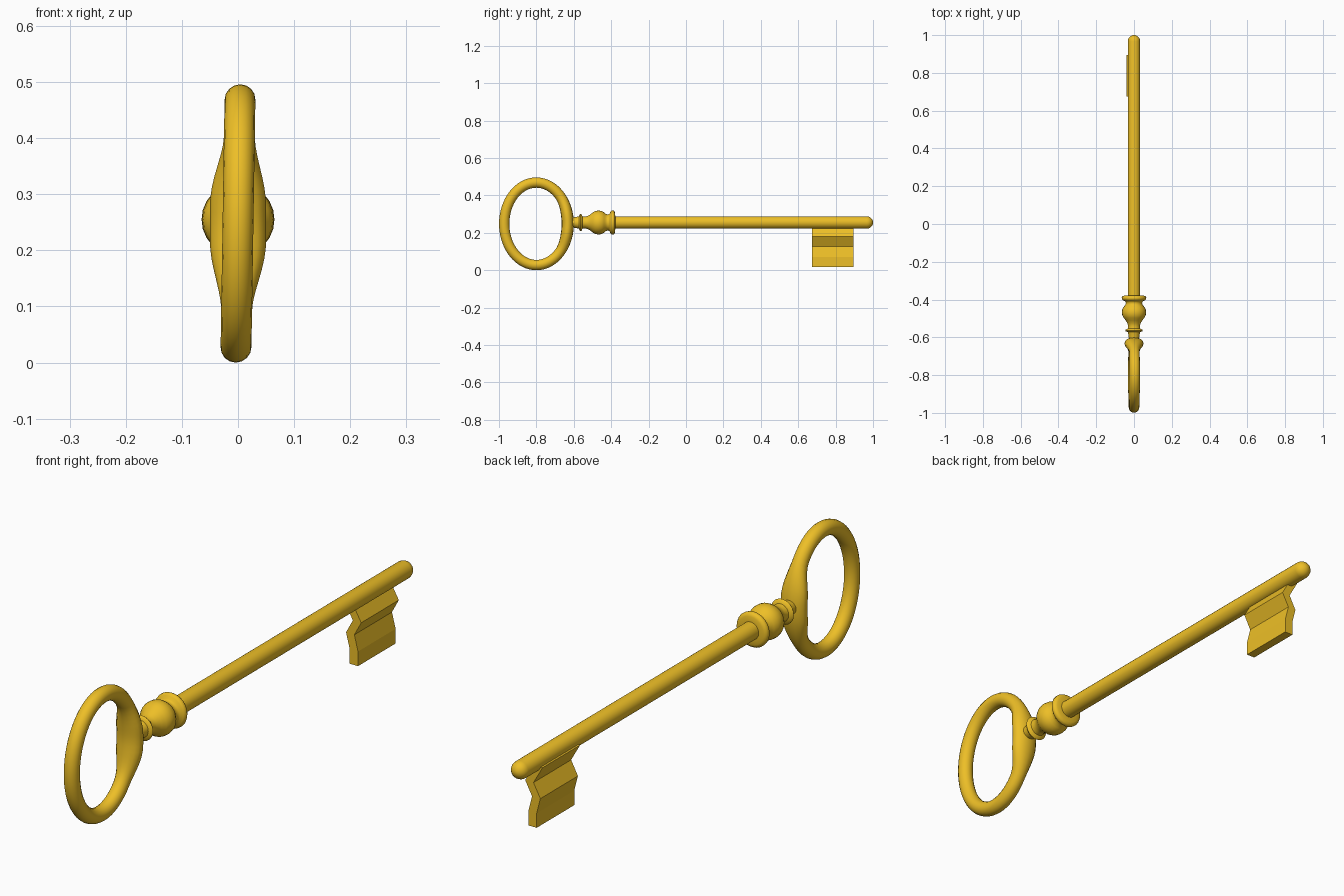
import bpy, bmesh, math

if "Cube" in bpy.data.objects:
    bpy.data.objects.remove(bpy.data.objects["Cube"])

gold = bpy.data.materials.new("gold")
gold.diffuse_color = (0.85, 0.52, 0.02, 1)
gold.use_nodes = True
gold.node_tree.nodes["Principled BSDF"].inputs["Base Color"].default_value = gold.diffuse_color
AXIS_Z = 0.255


def finish(name, bm, angle):
    bmesh.ops.recalc_face_normals(bm, faces=bm.faces)
    mesh = bpy.data.meshes.new(name)
    bm.to_mesh(mesh)
    bm.free()
    mesh.materials.append(gold)
    obj = bpy.data.objects.new(name, mesh)
    bpy.context.collection.objects.link(obj)
    bpy.ops.object.select_all(action='DESELECT')
    bpy.context.view_layer.objects.active = obj
    obj.select_set(True)
    bpy.ops.object.shade_smooth_by_angle(angle=math.radians(angle))
    return obj


def skin(bm, rings, closed):
    """Join successive vertex rings with quads, capping the ends if open."""
    n = len(rings[0])
    for i in range(len(rings) if closed else len(rings) - 1):
        a, b = rings[i], rings[(i + 1) % len(rings)]
        for j in range(n):
            k = (j + 1) % n
            bm.faces.new((a[j], a[k], b[k], b[j]))
    if not closed:
        bm.faces.new(rings[0])
        bm.faces.new(rings[-1])


def lathe(name, profile, sides=24):
    """Turn (y, radius) points around the key's long axis."""
    bm = bmesh.new()
    angles = [math.tau * j / sides for j in range(sides)]
    rings = [[bm.verts.new((r * math.cos(a), y, AXIS_Z + r * math.sin(a))) for a in angles]
             for y, r in profile]
    skin(bm, rings, False)
    return finish(name, bm, 50)


# Shaft with a rounded tip
R = 0.033
tip = [(1 - R + R * math.sin(a), R * math.cos(a))
       for a in (math.radians(d) for d in (0, 18, 36, 54, 70, 84))]
lathe("shaft", [(-0.40, R)] + tip[:-1] + [(1.0, 0.004)])

# Turned collar: neck, thin disc, bulb and end disc
lathe("collar", [
    (-0.635, 0.024), (-0.605, 0.027), (-0.585, 0.030), (-0.572, 0.033),
    (-0.569, 0.043), (-0.564, 0.047), (-0.558, 0.043), (-0.554, 0.033),
    (-0.54, 0.031), (-0.525, 0.035), (-0.51, 0.044), (-0.497, 0.055),
    (-0.483, 0.062), (-0.468, 0.064), (-0.452, 0.062), (-0.438, 0.054),
    (-0.428, 0.045), (-0.416, 0.043), (-0.408, 0.048), (-0.404, 0.058),
    (-0.398, 0.064), (-0.390, 0.065), (-0.383, 0.061), (-0.379, 0.052),
    (-0.378, 0.033)])

# Oval bow, swelling where it meets the collar and leaning very slightly
bm = bmesh.new()
rings = []
for i in range(64):
    t = math.tau * i / 64
    away = min(t, math.tau - t)
    s = max(0.0, min(1.0, (0.78 - away) / 0.63))
    s = s * s * (3 - 2 * s)
    rx, rr = 0.0275 + 0.0225 * s, 0.0275 + 0.005 * s
    cy, cz = 0.172 * math.cos(t), 0.2205 * math.sin(t)
    ny, nz = math.cos(t) / 0.172, math.sin(t) / 0.2205
    length = math.hypot(ny, nz)
    ring = []
    for j in range(16):
        p = math.tau * j / 16
        d = rr * math.cos(p) - 0.004 * s
        z = cz + d * nz / length
        ring.append(bm.verts.new((rx * math.sin(p) + 0.016 * z * (1 - s),
                                  -0.8 + cy + d * ny / length, 0.248 + z)))
    rings.append(ring)
skin(bm, rings, True)
finish("bow", bm, 60)

# Zigzag bit hanging below the shaft
path = [(0.245, -0.022), (0.18, 0.015), (0.128, -0.013), (0.07, 0.002), (0.016, 0.002)]
outline = [(x + 0.017, z) for z, x in path] + [(x - 0.017, z) for z, x in reversed(path)]
bm = bmesh.new()
rings = [[bm.verts.new((x, y, z)) for x, z in outline] for y in (0.675, 0.895)]
skin(bm, rings, False)
finish("bit", bm, 10)
